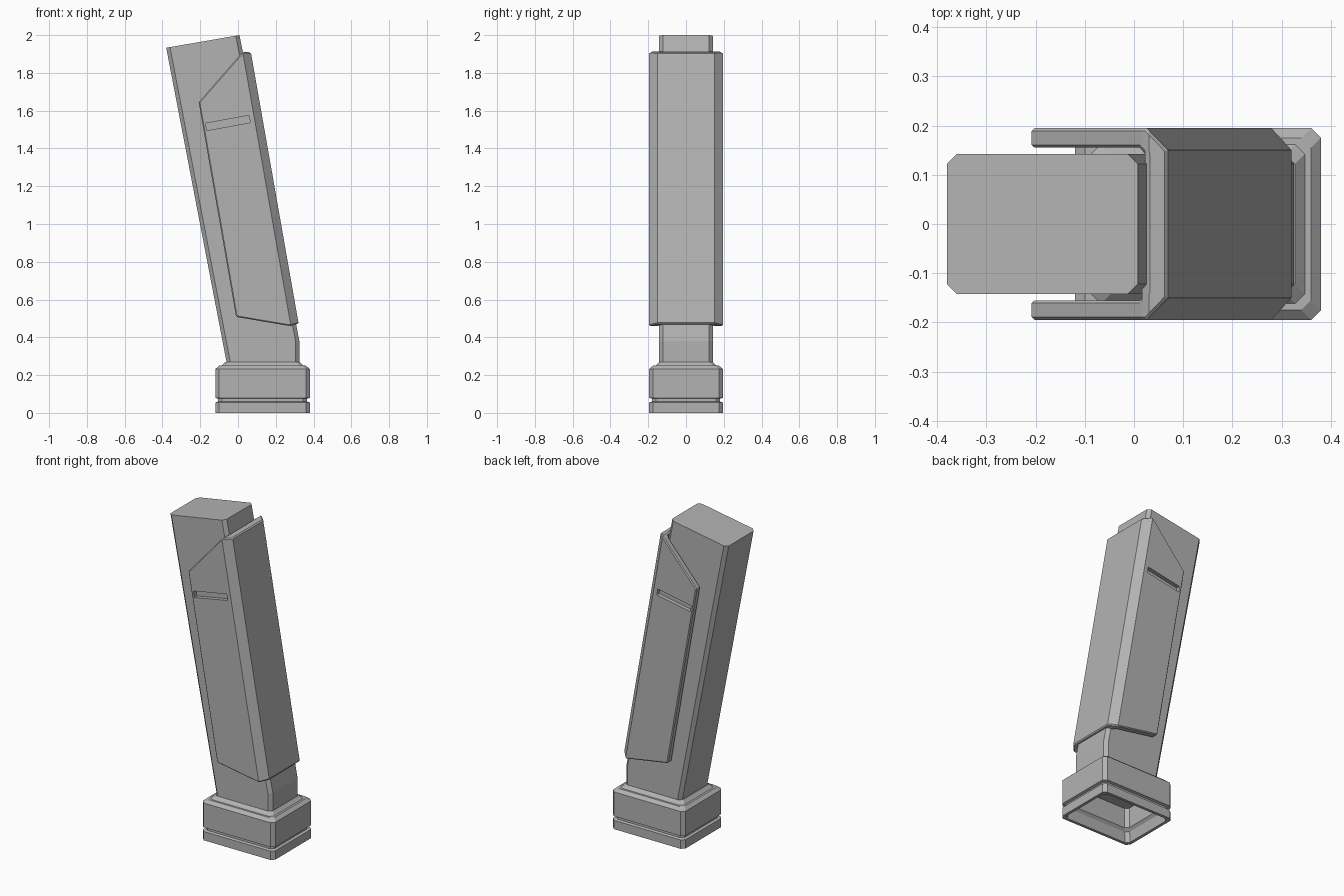
import bpy, bmesh, math

if "Cube" in bpy.data.objects:
    bpy.data.objects.remove(bpy.data.objects["Cube"])

grey = bpy.data.materials.new("dark_grey")
grey.diffuse_color = (0.45, 0.45, 0.45, 1.0)
grey.use_nodes = True
grey.node_tree.nodes["Principled BSDF"].inputs["Base Color"].default_value = grey.diffuse_color


def loft(name, rings, caps=(True, True), close=False):
    """Skin a list of equal-length point rings into one mesh object."""
    bm = bmesh.new()
    vr = [[bm.verts.new(p) for p in r] for r in rings]
    n = len(vr[0])
    pairs = list(zip(vr, vr[1:]))
    if close:
        pairs.append((vr[-1], vr[0]))
    for a, b in pairs:
        for i in range(n):
            j = (i + 1) % n
            bm.faces.new((a[i], a[j], b[j], b[i]))
    if caps[0]:
        bm.faces.new(vr[0])
    if caps[1]:
        bm.faces.new(vr[-1])
    bmesh.ops.recalc_face_normals(bm, faces=bm.faces)
    me = bpy.data.meshes.new(name)
    bm.to_mesh(me)
    bm.free()
    me.materials.append(grey)
    ob = bpy.data.objects.new(name, me)
    bpy.context.collection.objects.link(ob)
    return ob


def octagon(x0, x1, y, c, z0, z1=None):
    """Corner-cut rectangle; z runs from z0 at x0 to z1 at x1."""
    z1 = z0 if z1 is None else z1
    pts = [(x0 + c, -y), (x1 - c, -y), (x1, -y + c), (x1, y - c),
           (x1 - c, y), (x0 + c, y), (x0, y - c), (x0, -y + c)]
    return [(px, py, z0 + (z1 - z0) * (px - x0) / (x1 - x0)) for px, py in pts]


def prism(name, profile, y0, y1):
    """Extrude an x-z profile along y."""
    return loft(name, [[(x, y, z) for x, z in profile] for y in (y0, y1)])


def boolean(ob, cutter, op):
    cutter.hide_render = True
    m = ob.modifiers.new("cut", 'BOOLEAN')
    m.operation, m.object, m.solver = op, cutter, 'EXACT'
    apply(ob, m)
    bpy.data.objects.remove(cutter)


def apply(ob, mod):
    bpy.context.view_layer.objects.active = ob
    bpy.ops.object.modifier_apply(modifier=mod.name)


# Leaning grip core, open at the bottom
loft("grip_core", [
    octagon(-0.06, 0.325, 0.142, 0.02, 0.265),
    octagon(-0.082, 0.325, 0.142, 0.02, 0.38),
    octagon(-0.38, 0.008, 0.142, 0.02, 1.933, 2.0),
], caps=(False, True))

# Hollow base collar with groove: (inset, height) going down outside, up inside
steps = [(0.053, 0.27), (0.033, 0.25), (0.02, 0.25), (0.0, 0.232), (0.0, 0.08),
         (0.015, 0.075), (0.015, 0.06), (0.0, 0.055), (0.0, 0.0),
         (0.018, 0.0), (0.03, 0.06), (0.045, 0.075), (0.045, 0.2), (0.09, 0.2)]
loft("base_collar", [octagon(-0.12 + i, 0.38 - i, 0.195 - i, 0.02, z)
                     for i, z in steps], close=True)

# U-shaped sleeve: leaning channel trimmed by its side outline
half = [(-0.55, 0.195), (-0.043, 0.195), (0.0, 0.15)]
inner = [(-0.04, 0.135), (-0.06, 0.155), (-0.55, 0.155)]
channel = half + [(x, -y) for x, y in reversed(half)] \
    + [(x, -y) for x, y in reversed(inner)] + inner
sleeve = loft("grip_sleeve", [
    [(x + 0.068 + 0.176 * (1.91 - z), y, z) for x, y in channel]
    for z in (0.3, 2.1)])
outline = [(-0.208, 1.645), (0.015, 1.9), (0.03, 1.912), (0.12, 1.903),
           (0.38, 0.488), (0.275, 0.46), (-0.01, 0.508)]
boolean(sleeve, prism("outline_cutter", outline, -0.4, 0.4), 'INTERSECT')
bev = sleeve.modifiers.new("edge", 'BEVEL')
bev.width, bev.segments = 0.006, 1
bev.limit_method, bev.angle_limit = 'ANGLE', math.radians(60)
apply(sleeve, bev)

# Slot recess on both cheeks
slot = [(-0.165, 1.495), (0.065, 1.537), (0.058, 1.575), (-0.171, 1.533)]
for s in (-1, 1):
    boolean(sleeve, prism("slot_cutter", slot, s * 0.17, s * 0.25), 'DIFFERENCE')
